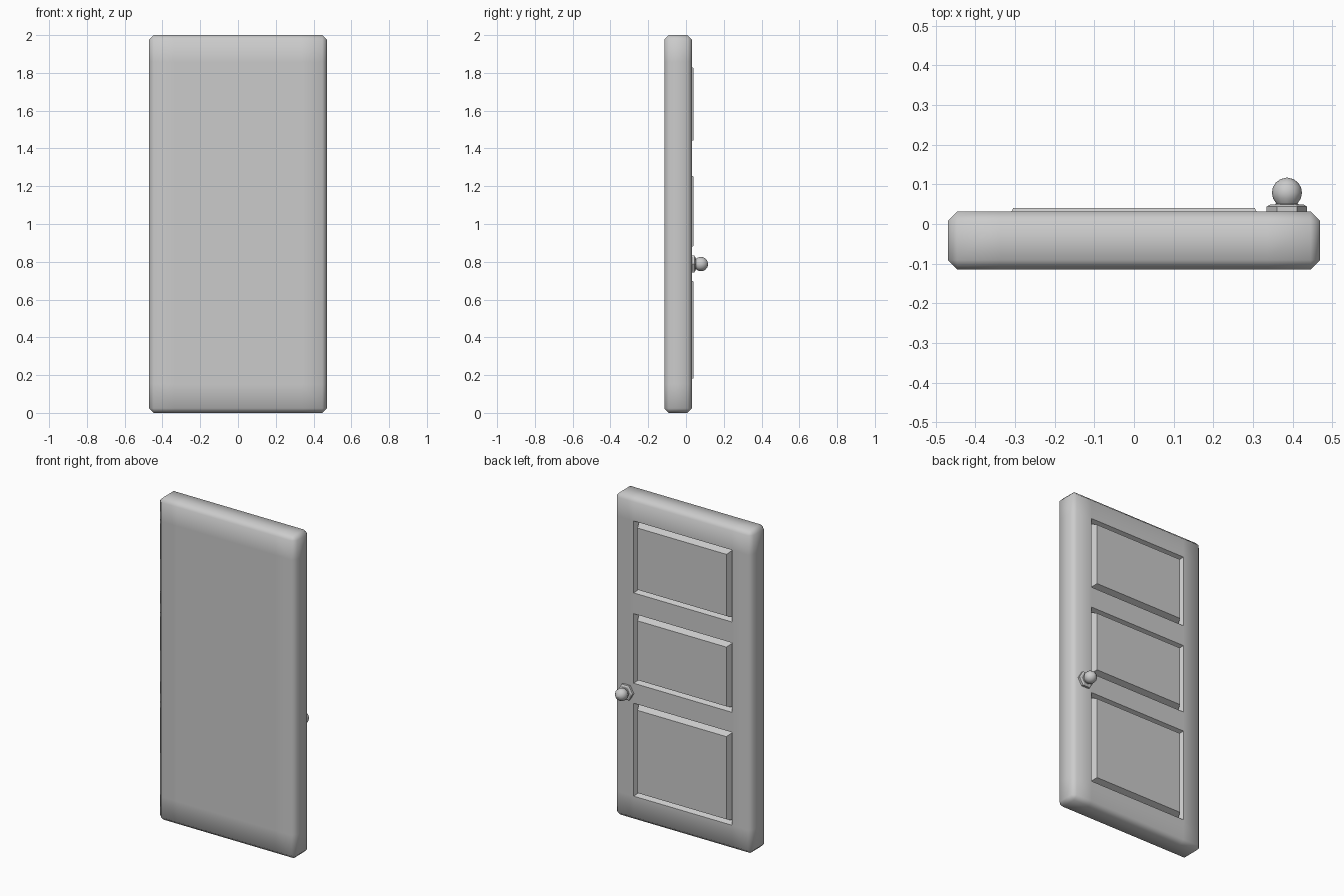
import bpy, bmesh, math
from mathutils import Vector

cube = bpy.data.objects.get("Cube")
if cube:
    bpy.data.objects.remove(cube, do_unlink=True)

grey = bpy.data.materials.new("plain_grey")
grey.use_nodes = True
grey.diffuse_color = (0.6, 0.6, 0.6, 1)
grey.node_tree.nodes["Principled BSDF"].inputs["Base Color"].default_value = (0.6, 0.6, 0.6, 1)


def finish(name, bm, angle):
    bmesh.ops.recalc_face_normals(bm, faces=bm.faces[:])
    mesh = bpy.data.meshes.new(name)
    bm.to_mesh(mesh)
    bm.free()
    mesh.materials.append(grey)
    obj = bpy.data.objects.new(name, mesh)
    bpy.context.collection.objects.link(obj)
    bpy.ops.object.select_all(action='DESELECT')
    obj.select_set(True)
    bpy.context.view_layer.objects.active = obj
    bpy.ops.object.shade_smooth_by_angle(angle=math.radians(angle))
    return obj


def lathe(name, profile, sides, centre, angle):
    """Turn (radius, y) points around an axis along y."""
    bm = bmesh.new()
    rings = []
    for r, y in profile:
        turns = [2 * math.pi * i / sides for i in range(sides)]
        rings.append([bm.verts.new((centre[0] + r * math.cos(t), y,
                                    centre[1] + r * math.sin(t))) for t in turns])
    for a, b in zip(rings, rings[1:]):
        for i in range(sides):
            j = (i + 1) % sides
            bm.faces.new((a[i], a[j], b[j], b[i]))
    bm.faces.new(rings[0])
    bm.faces.new(rings[-1])
    return finish(name, bm, angle)


# Door slab, divided along the panel outlines
half_w, front, back, height = 0.47, -0.115, 0.031, 2.0
panel_x = 0.337
panels = [(0.152, 0.728), (0.852, 1.283), (1.412, 1.858)]

bm = bmesh.new()
bmesh.ops.create_cube(bm, size=1)
for v in bm.verts:
    v.co = Vector((v.co.x * 2 * half_w,
                   front + (v.co.y + 0.5) * (back - front),
                   (v.co.z + 0.5) * height))
cuts = [((x, 0, 0), (1, 0, 0)) for x in (-panel_x, panel_x)]
cuts += [((0, 0, z), (0, 0, 1)) for pair in panels for z in pair]
for co, no in cuts:
    bmesh.ops.bisect_plane(bm, geom=bm.verts[:] + bm.edges[:] + bm.faces[:],
                           plane_co=co, plane_no=no)
corners = [e for e in bm.edges if e.calc_face_angle(0) > 1]
bmesh.ops.bevel(bm, geom=corners, offset=0.024, segments=1, profile=0.5, affect='EDGES')

# Raised panels, each inside a V groove
fields = []
for f in bm.faces:
    c = f.calc_center_median()
    if f.normal.y > 0.9 and abs(c.x) < 0.1 and any(lo < c.z < hi for lo, hi in panels):
        fields.append(f)
bmesh.ops.inset_individual(bm, faces=fields, thickness=0.020, depth=-0.032)
bmesh.ops.inset_individual(bm, faces=fields, thickness=0.025, depth=0.041)
finish("door_slab", bm, 47)

# Hexagonal knob plate
knob = (0.386, 0.788)
lathe("knob_plate", [(0.051, 0.025), (0.051, 0.044), (0.042, 0.049)], 6, knob, 20)

# Knob: flared neck and ball
ball_r, ball_y = 0.038, 0.079
profile = [(0.030, 0.047), (0.028, 0.052)]
for deg in range(-45, 90, 22):
    a = math.radians(deg)
    profile.append((ball_r * math.cos(a), ball_y + ball_r * math.sin(a)))
profile.append((0.003, ball_y + ball_r))
lathe("door_knob", profile, 12, knob, 60)
